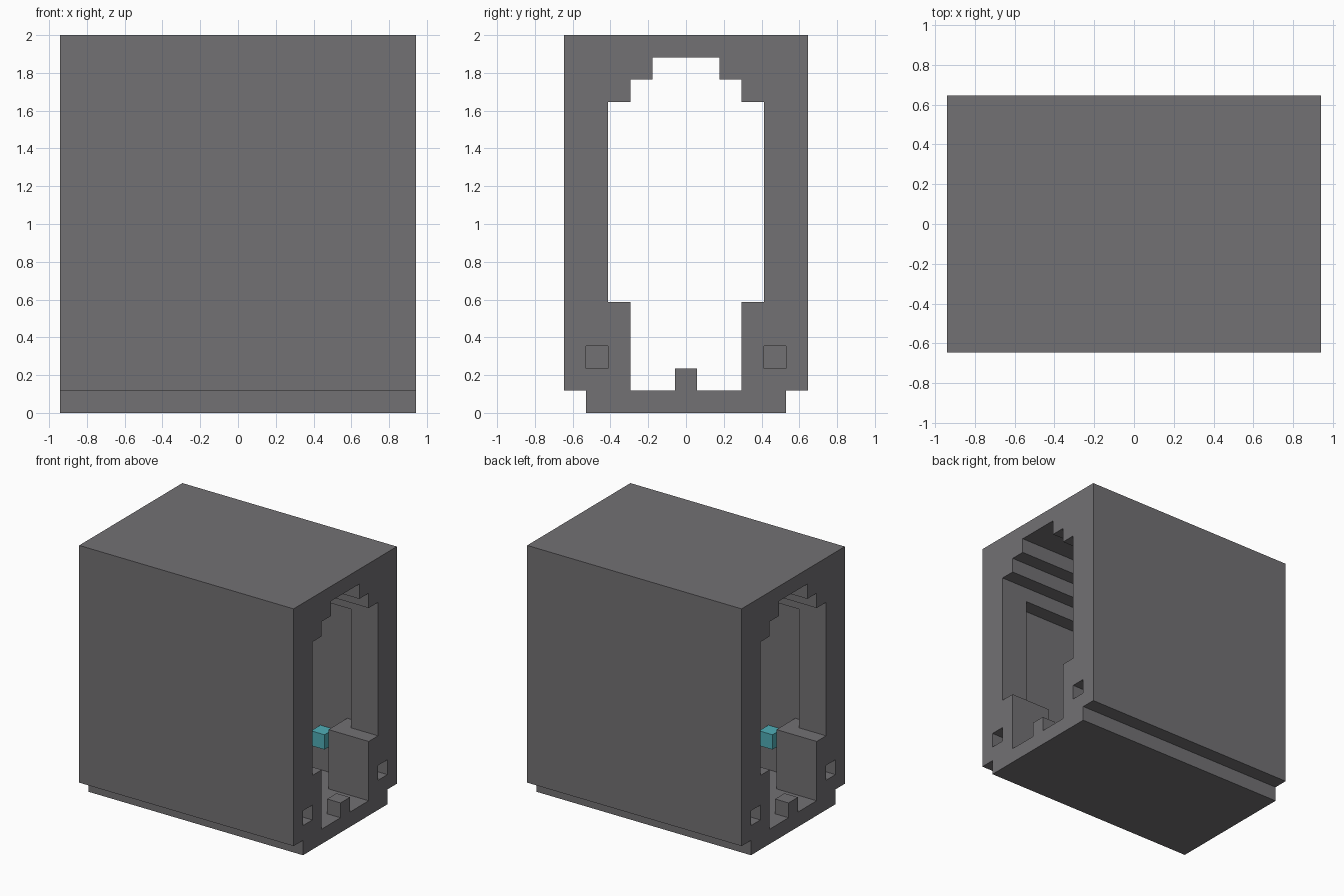
import bpy
import bmesh

if "Cube" in bpy.data.objects:
    bpy.data.objects.remove(bpy.data.objects["Cube"], do_unlink=True)

U = 2 / 17  # one block


def material(name, colour):
    m = bpy.data.materials.new(name)
    m.use_nodes = True
    m.diffuse_color = colour
    m.node_tree.nodes["Principled BSDF"].inputs["Base Color"].default_value = colour
    return m


grey = material("stone grey", (0.17, 0.164, 0.173, 1))
cyan = material("lamp cyan", (0.08, 0.42, 0.47, 1))


def prism(name, half_profile, x0, x1, mat=grey, y=0):
    """Extrude a y-mirrored profile of (half width, height) along x."""
    outline = half_profile + [(-w, z) for w, z in reversed(half_profile)]
    bm = bmesh.new()
    face = bm.faces.new([bm.verts.new((x0 * U, (y + w) * U, z * U)) for w, z in outline])
    side = bmesh.ops.extrude_face_region(bm, geom=[face])
    moved = [g for g in side["geom"] if isinstance(g, bmesh.types.BMVert)]
    bmesh.ops.translate(bm, verts=moved, vec=((x1 - x0) * U, 0, 0))
    bmesh.ops.recalc_face_normals(bm, faces=bm.faces)
    mesh = bpy.data.meshes.new(name)
    bm.to_mesh(mesh)
    bm.free()
    mesh.materials.append(mat)
    obj = bpy.data.objects.new(name, mesh)
    bpy.context.collection.objects.link(obj)
    return obj


def box(name, x0, x1, half_width, z0, z1, mat=grey, y=0):
    return prism(name, [(half_width, z0), (half_width, z1)], x0, x1, mat, y)


# Outer shell on a narrower foot
shell = prism("shell", [(4.5, 0), (4.5, 1), (5.5, 1), (5.5, 17)], -8, 8)

# Stepped tunnel, wall recesses and the wider room between the end seats
cutters = [
    prism("tunnel_cutter", [(2.5, 1), (2.5, 5), (3.5, 5), (3.5, 14),
                            (2.5, 14), (2.5, 15), (1.5, 15), (1.5, 16)], -9, 9),
    box("recess_cutter", -6, 6, 4.5, 5, 13),
    box("room_cutter", -5, 5, 4.5, 1, 6),
]

# Small square sockets in both ends
for end in (-1, 1):
    for side in (-1, 1):
        a, b = sorted((end * 7, end * 9))
        cutters.append(box("socket_cutter", a, b, 0.5, 2, 3, y=side * 4))

bpy.context.view_layer.objects.active = shell
for cutter in cutters:
    cutter.hide_render = True
    mod = shell.modifiers.new(cutter.name, "BOOLEAN")
    mod.operation = "DIFFERENCE"
    mod.solver = "EXACT"
    mod.object = cutter
    bpy.ops.object.modifier_apply(modifier=mod.name)
    bpy.data.objects.remove(cutter, do_unlink=True)

# Floor stops at the ends and lamps on the inner walls
for end, label in ((-1, "right"), (1, "left")):
    a, b = sorted((end * 7, end * 8))
    box(label + "_floor_stop", a, b, 0.5, 1, 2)
    a, b = sorted((end * 3, end * 4))
    for side, place in ((-1, "front"), (1, "back")):
        box(f"{place}_{label}_lamp", a, b, 0.5, 3, 4, cyan, side * 4)
